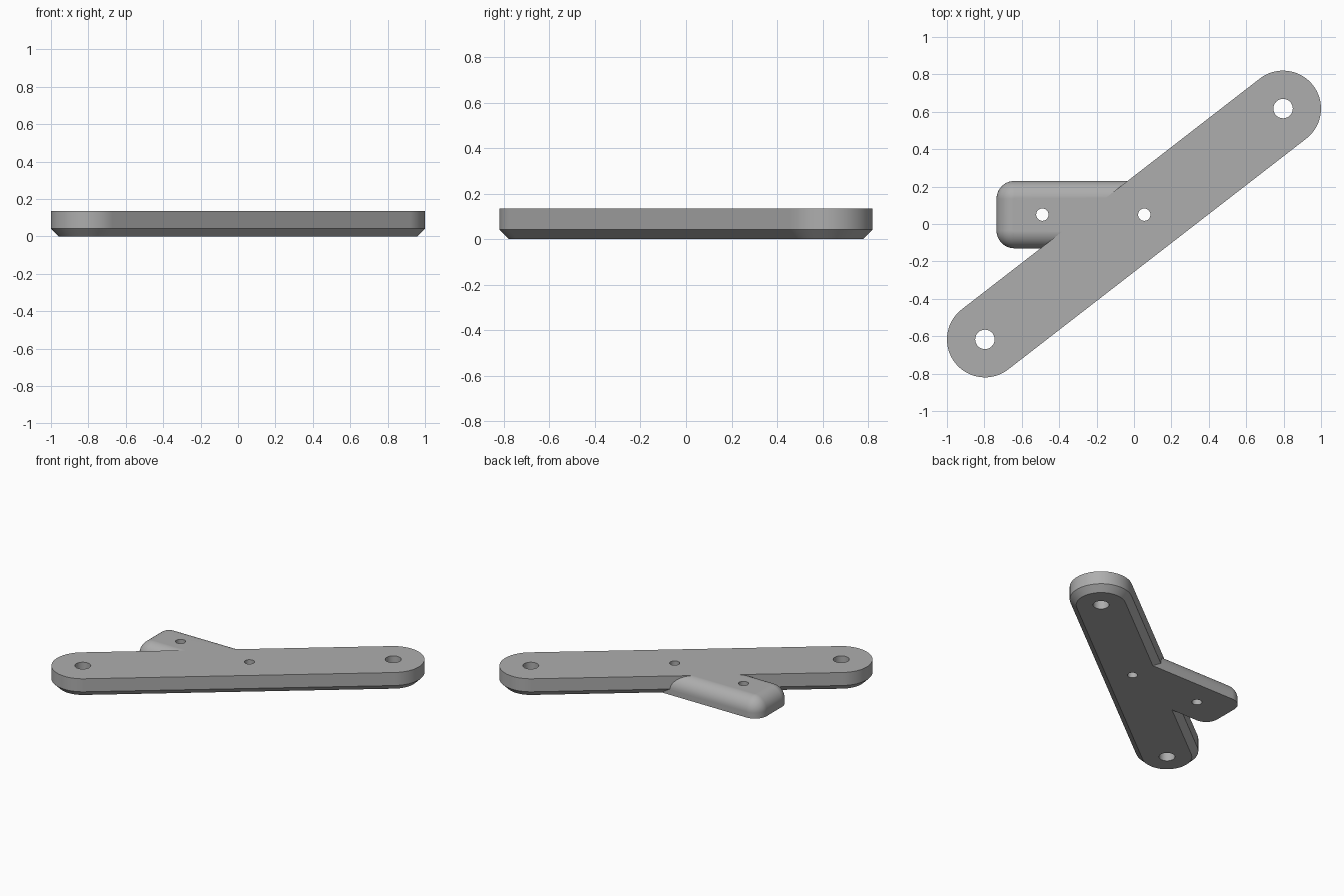
import bpy, bmesh, math

cube = bpy.data.objects.get("Cube")
if cube:
    bpy.data.objects.remove(cube, do_unlink=True)

HEIGHT = 0.135
END = (0.797, 0.617)      # centre of the bar's rounded end
BAR_R = 0.203
CHAMFER = 0.042
FILLET = 0.095

grey = bpy.data.materials.new("plain_grey")
grey.use_nodes = True
colour = (0.42, 0.42, 0.42, 1)
grey.diffuse_color = colour
grey.node_tree.nodes["Principled BSDF"].inputs["Base Color"].default_value = colour


def arcs(centres, radius, start, sweep, steps):
    """Outline made of one arc round each centre, counter-clockwise."""
    points = []
    for i, (cx, cy) in enumerate(centres):
        for s in range(steps + 1):
            a = start + sweep * (i + s / steps)
            points.append((cx + radius * math.cos(a), cy + radius * math.sin(a)))
    return points


def loft(name, rings):
    """Solid through matching outlines, each given as (points, z)."""
    bm = bmesh.new()
    loops = [[bm.verts.new((x, y, z)) for x, y in pts] for pts, z in rings]
    n = len(loops[0])
    for low, high in zip(loops, loops[1:]):
        for i in range(n):
            j = (i + 1) % n
            bm.faces.new((low[i], low[j], high[j], high[i]))
    bm.faces.new(loops[0][::-1])
    bm.faces.new(loops[-1])
    mesh = bpy.data.meshes.new(name)
    bm.to_mesh(mesh)
    bm.free()
    mesh.materials.append(grey)
    obj = bpy.data.objects.new(name, mesh)
    bpy.context.collection.objects.link(obj)
    return obj


def combine(target, other, operation):
    """Apply a boolean and discard the second solid."""
    mod = target.modifiers.new(operation.lower(), 'BOOLEAN')
    mod.operation = operation
    mod.solver = 'EXACT'
    mod.object = other
    bpy.context.view_layer.objects.active = target
    bpy.ops.object.modifier_apply(modifier=mod.name)
    bpy.data.objects.remove(other, do_unlink=True)


# Diagonal bar with round ends and a chamfered lower edge
side = math.atan2(END[1], END[0]) - math.pi / 2
ends = [END, (-END[0], -END[1])]


def bar_ring(radius):
    return arcs(ends, radius, side, math.pi, 32)


bar = loft("link_bar", [(bar_ring(BAR_R - CHAMFER), 0),
                        (bar_ring(BAR_R), CHAMFER),
                        (bar_ring(BAR_R), HEIGHT)])

# Side arm with round corners and a rounded upper edge
x0, x1, y0, y1 = -0.735 + FILLET, 0.1 - FILLET, -0.13 + FILLET, 0.23 - FILLET
corners = [(x1, y1), (x0, y1), (x0, y0), (x1, y0)]


def arm_ring(radius):
    return arcs(corners, radius, 0, math.pi / 2, 10)


rings = [(arm_ring(FILLET), 0)]
for k in range(11):
    a = math.radians(88) * k / 10
    rings.append((arm_ring(FILLET * math.cos(a)),
                  HEIGHT - FILLET + FILLET * math.sin(a) / math.sin(math.radians(88))))
combine(bar, loft("side_arm", rings), 'UNION')

# Large end holes and small middle holes
holes = [(*END, 0.052), (-END[0], -END[1], 0.052), (-0.49, 0.05, 0.033), (0.055, 0.05, 0.033)]
for x, y, r in holes:
    circle = arcs([(x, y)], r, 0, math.tau * 31 / 32, 31)
    cutter = loft("hole_cutter", [(circle, -0.1), (circle, HEIGHT + 0.1)])
    cutter.hide_render = True
    combine(bar, cutter, 'DIFFERENCE')

# Smooth curved walls, sharp rims
bpy.ops.object.select_all(action='DESELECT')
bar.select_set(True)
bpy.context.view_layer.objects.active = bar
bpy.ops.object.shade_smooth_by_angle(angle=math.radians(30))
weighted = bar.modifiers.new("even_normals", 'WEIGHTED_NORMAL')
weighted.keep_sharp = True
